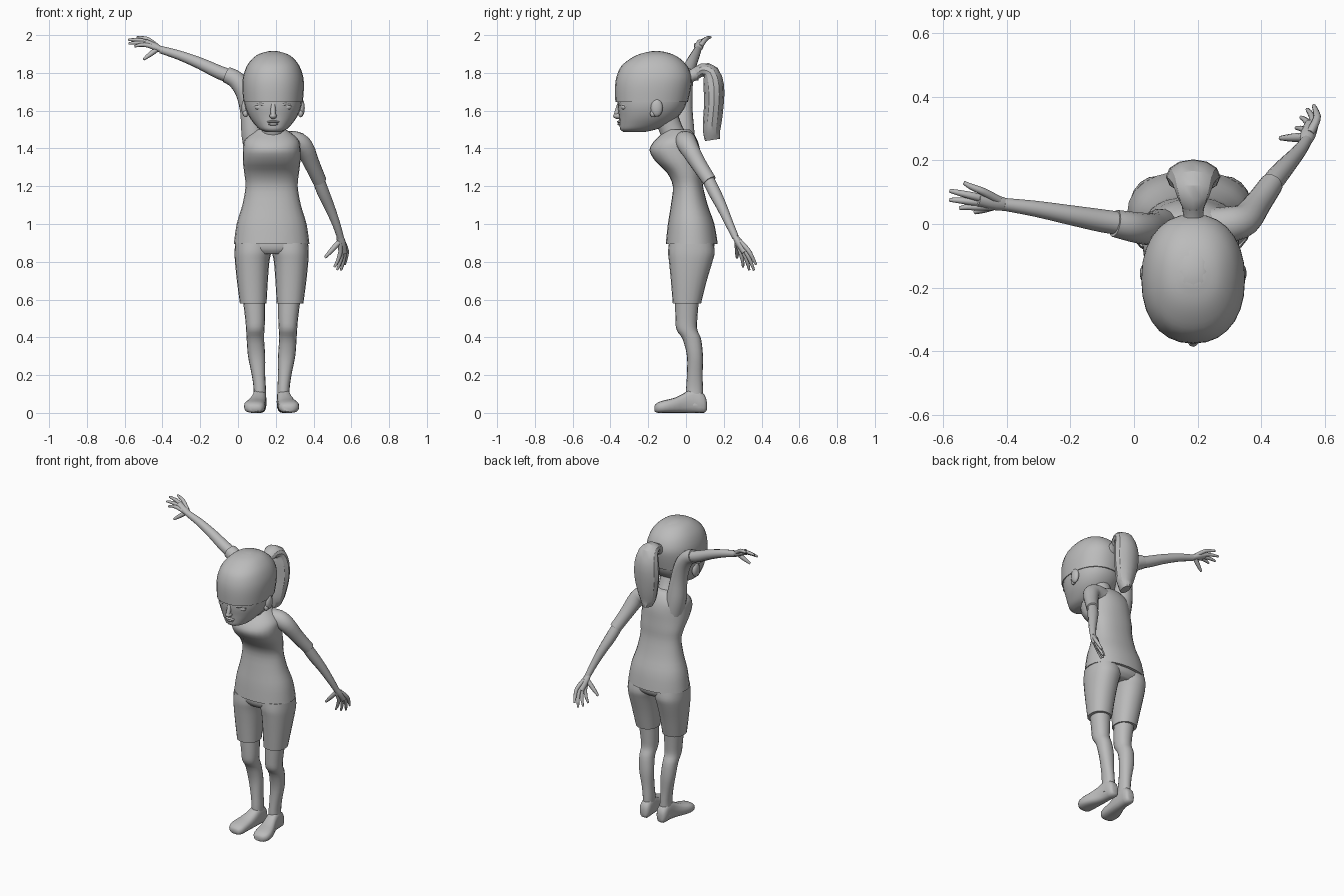
import bpy, bmesh
from math import cos, sin, pi, copysign
from mathutils import Vector

if "Cube" in bpy.data.objects:
    bpy.data.objects.remove(bpy.data.objects["Cube"])

grey = bpy.data.materials.new("plain_grey")
grey.use_nodes = True
grey.diffuse_color = (0.5, 0.5, 0.5, 1)
grey.node_tree.nodes["Principled BSDF"].inputs["Base Color"].default_value = (0.5, 0.5, 0.5, 1)

CX = 0.178  # body centre line


def finish(name, bm, angle=0.9):
    bmesh.ops.recalc_face_normals(bm, faces=bm.faces)
    mesh = bpy.data.meshes.new(name)
    bm.to_mesh(mesh)
    bm.free()
    mesh.materials.append(grey)
    ob = bpy.data.objects.new(name, mesh)
    bpy.context.collection.objects.link(ob)
    bpy.ops.object.select_all(action='DESELECT')
    bpy.context.view_layer.objects.active = ob
    ob.select_set(True)
    bpy.ops.object.shade_smooth_by_angle(angle=angle)
    return ob


def spline(rows, steps):
    """Catmull-Rom rows of numbers through the given rows."""
    rows = [Vector(r) for r in rows]
    out = []
    for i in range(len(rows) - 1):
        a, b, c, d = rows[max(i - 1, 0)], rows[i], rows[i + 1], rows[min(i + 2, len(rows) - 1)]
        for s in range(steps):
            t = s / steps
            out.append(b + (c - a) * (t / 2) + (a * 2 - b * 5 + c * 4 - d) * (t * t / 2)
                       + (b * 3 - a - c * 3 + d) * (t ** 3 / 2))
    return out + [rows[-1]]


def skin(name, rings, angle=0.9):
    bm = bmesh.new()
    loops = [[bm.verts.new(p) for p in ring] for ring in rings]
    n = len(loops[0])
    for lo, hi in zip(loops, loops[1:]):
        for i in range(n):
            bm.faces.new((lo[i], lo[(i + 1) % n], hi[(i + 1) % n], hi[i]))
    bm.faces.new(loops[0])
    bm.faces.new(loops[-1])
    return finish(name, bm, angle)


def oval(n, power):
    for i in range(n):
        c, s = cos(2 * pi * i / n), sin(2 * pi * i / n)
        yield copysign(abs(c) ** power, c), copysign(abs(s) ** power, s)


def stack(name, rows, steps=3, n=20, power=0.9, side=1):
    """Rows are height, x inner, x outer, y front, y back, off the centre line."""
    rings = [[(CX + side * ((a + b) / 2 + u * (b - a) / 2), (f + k) / 2 + v * (k - f) / 2, z)
              for u, v in oval(n, power)] for z, a, b, f, k in spline(rows, steps)]
    return skin(name, rings)


def trunk(name, rows, **kw):
    return stack(name, [(z, -w, w, f, k) for z, w, f, k in rows], **kw)


def tube(name, rows, steps=3, n=12, flat=1.0):
    """Rows are x, y, z, radius."""
    pts = spline(rows, steps)
    rings = []
    for i, p in enumerate(pts):
        d = pts[min(i + 1, len(pts) - 1)].xyz - pts[max(i - 1, 0)].xyz
        q = d.to_track_quat('Z', 'Y')
        rings.append([p.xyz + q @ Vector((u * p.w, v * p.w * flat, 0)) for u, v in oval(n, 1)])
    return skin(name, rings)


def ball(name, centre, size, seg=14):
    bm = bmesh.new()
    bmesh.ops.create_uvsphere(bm, u_segments=seg, v_segments=seg // 2 + 1, radius=1)
    bmesh.ops.scale(bm, vec=size, verts=bm.verts)
    bmesh.ops.translate(bm, vec=centre, verts=bm.verts)
    return finish(name, bm)


# Shirt body, from hem to collar
trunk("shirt", [(0.895, .2, -.107, .168), (1.0, .185, -.096, .15), (1.1, .155, -.08, .115),
                (1.2, .138, -.07, .09), (1.27, .145, -.10, .085), (1.33, .152, -.16, .08),
                (1.39, .152, -.193, .075), (1.44, .145, -.168, .062), (1.48, .105, -.125, .04),
                (1.5, .075, -.11, .02)], n=24)
tube("neck", [(CX, -.045, 1.42, .075), (CX + .004, -.075, 1.49, .062), (CX + .007, -.11, 1.58, .065)], n=16)

# Shorts, legs and feet
trunk("shorts_seat", [(0.84, .13, -.07, .12), (0.87, .187, -.09, .148), (0.92, .185, -.09, .15)], n=24)
for label, side in (("left", 1), ("right", -1)):
    stack(label + "_shorts_leg", [(0.9, 0, .193, -.09, .145), (.85, .002, .196, -.095, .152),
          (.8, .012, .194, -.09, .14), (.7, .02, .184, -.08, .11), (.58, .027, .168, -.07, .08)], side=side)
    stack(label + "_leg", [(.62, .035, .155, -.058, .07), (.5, .035, .14, -.056, .06),
          (.44, .038, .135, -.05, .06), (.39, .04, .132, -.018, .08), (.3, .034, .125, .005, .09),
          (.2, .034, .105, .005, .088), (.12, .03, .095, 0, .09), (.04, .03, .1, 0, .09)],
          n=16, side=side)
    foot = [(.11, .062, .018, .015, .06), (.095, .062, .034, 0, .1), (.04, .064, .036, 0, .13),
            (-.01, .07, .041, 0, .105), (-.06, .082, .05, 0, .08), (-.11, .09, .056, 0, .068),
            (-.15, .09, .048, 0, .055), (-.167, .086, .025, .008, .038)]
    skin(label + "_foot", [[(CX + side * (x + u * w), y, (lo + hi) / 2 + v * (hi - lo) / 2)
                            for u, v in oval(16, .75)] for y, x, w, lo, hi in spline(foot, 2)])

# Raised right arm and hanging left arm
tube("right_sleeve", [(.10, -.01, 1.36, .06), (.08, -.015, 1.47, .062), (.063, -.017, 1.6, .052),
                      (.035, -.015, 1.7, .05), (-.01, -.008, 1.763, .047), (-.06, .002, 1.79, .043)], n=16)
tube("right_forearm", [(-.03, .0, 1.778, .036), (-.1, .01, 1.803, .036), (-.2, .028, 1.85, .031),
                       (-.31, .048, 1.893, .025), (-.41, .062, 1.923, .02)])
tube("left_sleeve", [(.24, -.01, 1.43, .06), (.305, .0, 1.435, .056), (.35, .015, 1.405, .051),
                     (.39, .065, 1.32, .042), (.432, .125, 1.228, .037)], n=16)
tube("left_forearm", [(.42, .11, 1.25, .032), (.45, .15, 1.17, .033), (.485, .19, 1.09, .028),
                      (.52, .23, 1.0, .022), (.542, .262, .93, .018)])


def hand(label, wrist, knuckles, tips, thumb):
    wrist, knuckles = Vector(wrist), Vector(knuckles)
    middle = sum((Vector(t) for t in tips), Vector()) / len(tips)
    tube(label + "_wrist", [(*wrist, .019), (*wrist.lerp(knuckles, .4), .024), (*knuckles, .022)], flat=.8)
    for i, tip in enumerate(tips):
        tip = Vector(tip)
        base = knuckles + (tip - middle) * 0.6
        bend = base.lerp(tip, .5) + (knuckles - wrist) * .08
        root = wrist.lerp(base, .35)
        tube(f"{label}_finger_{i + 1}", [(*root, .014), (*base, .012), (*bend, .0095), (*tip, .006)], n=8)
    thumb = Vector(thumb)
    root = wrist.lerp(knuckles, .25)
    tube(label + "_thumb", [(*root, .015), (*root.lerp(thumb, .55), .013), (*thumb, .007)], n=8)


hand("right", (-.4, .06, 1.92), (-.49, .078, 1.962),
     [(-.535, .13, 1.988), (-.58, .105, 1.975), (-.58, .076, 1.955), (-.548, .05, 1.94)], (-.5, .037, 1.872))
hand("left", (.54, .26, .935), (.558, .312, .85),
     [(.565, .372, .785), (.545, .36, .755), (.525, .335, .757), (.51, .302, .772)], (.46, .27, .822))

# Head, hair cap and its raised centre panel
CX += .008
trunk("head", [(1.487, .035, -.33, -.22), (1.5, .07, -.348, -.16), (1.53, .1, -.352, -.09),
               (1.57, .128, -.355, -.04), (1.62, .148, -.362, -.005), (1.68, .155, -.36, .01),
               (1.75, .15, -.35, .02)], n=24)
trunk("hair_cap", [(1.645, .157, -.374, .01), (1.72, .163, -.376, .026), (1.78, .159, -.368, .03),
                   (1.835, .14, -.343, .008), (1.875, .11, -.295, -.03), (1.9, .075, -.245, -.075),
                   (1.913, .03, -.19, -.13)], n=28)
tube("hair_panel", [(CX, -.29, 1.86, .04), (CX, -.23, 1.887, .05), (CX, -.15, 1.9, .055),
                    (CX, -.06, 1.875, .05), (CX, .015, 1.8, .03)], flat=.3)

# Ponytail with its band
tube("hair_band", [(CX, .0, 1.77, .036), (CX, .03, 1.785, .032), (CX, .055, 1.795, .036)])
tail = [(.045, 1.79, .03, .03), (.085, 1.815, .05, .035), (.13, 1.8, .066, .046),
        (.147, 1.73, .083, .055), (.148, 1.64, .085, .052), (.14, 1.55, .068, .05),
        (.135, 1.49, .05, .045), (.14, 1.445, .024, .04)]
pts = spline(tail, 2)
rings = []
for i, p in enumerate(pts):
    d = (pts[min(i + 1, len(pts) - 1)] - pts[max(i - 1, 0)]).xy.normalized()
    rings.append([(CX + u * p.z, p.x - v * p.w * d.y, p.y + v * p.w * d.x) for u, v in oval(12, 1)])
skin("ponytail", rings, 0.5)

# Facial features
ball("nose", (CX, -.36, 1.572), (.02, .026, .016))
tube("nose_bridge", [(CX, -.35, 1.64, .012), (CX, -.362, 1.6, .014), (CX, -.372, 1.572, .012)], n=8)
ball("upper_lip", (CX, -.35, 1.541), (.034, .016, .007))
ball("lower_lip", (CX, -.348, 1.529), (.027, .016, .008))
for label, side in (("left", 1), ("right", -1)):
    ball(label + "_eye", (CX + side * .065, -.325, 1.618), (.034, .02, .016))
    tube(label + "_eyelid", [(CX + side * .025, -.352, 1.622, .005), (CX + side * .065, -.345, 1.635, .007),
                             (CX + side * .105, -.312, 1.625, .005)], n=8)
    ball(label + "_ear", (CX + side * .15, -.155, 1.615), (.018, .032, .047))
    ball(label + "_ear_lobe", (CX + side * .146, -.175, 1.585), (.014, .015, .02))
